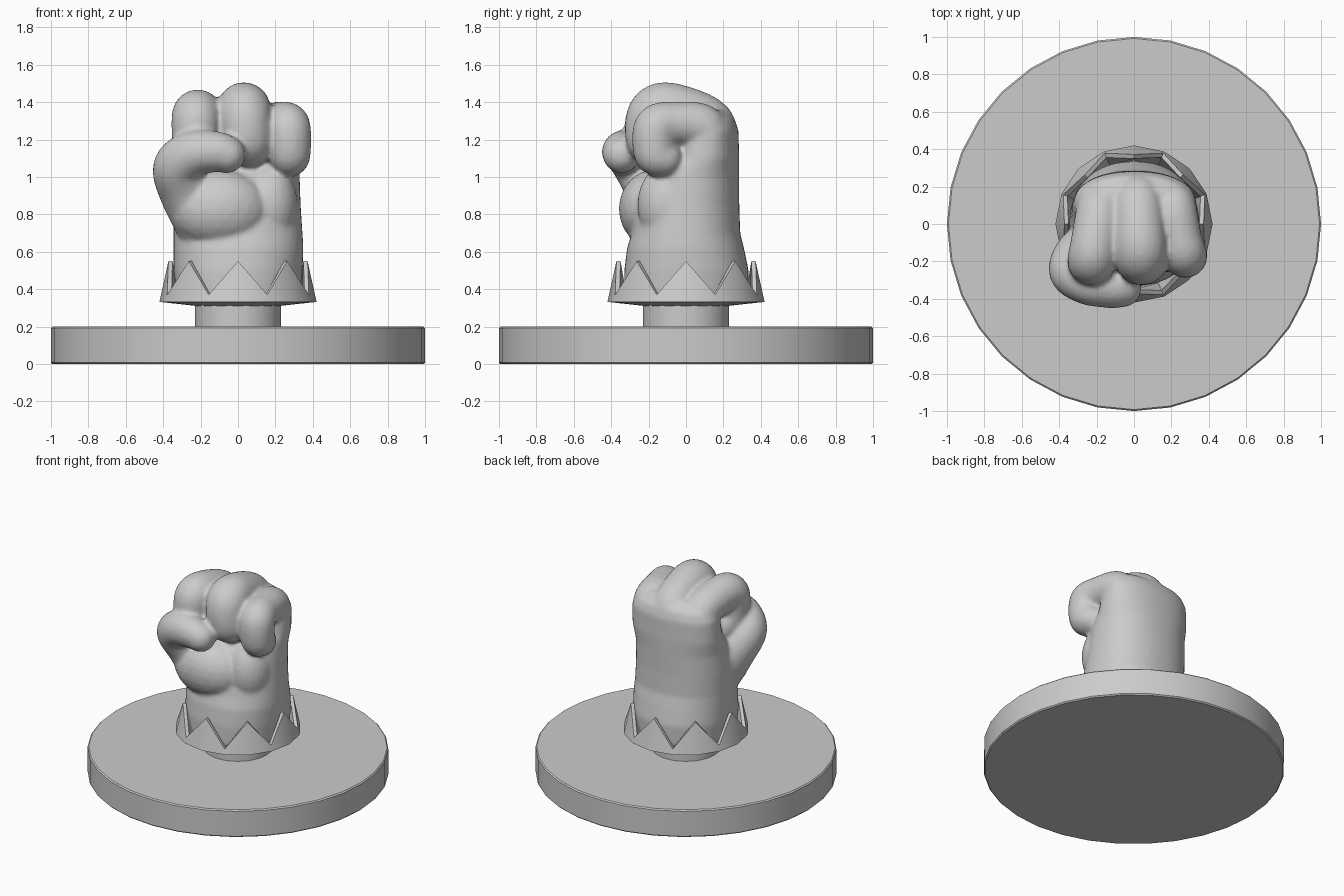
import bpy, bmesh
from math import sin, cos, pi, radians, copysign
from mathutils import Vector, Matrix

cube = bpy.data.objects.get("Cube")
if cube:
    bpy.data.objects.remove(cube)

GREY = (0.6, 0.6, 0.6, 1)
grey = bpy.data.materials.new("plain grey")
grey.use_nodes = True
grey.diffuse_color = GREY
grey.node_tree.nodes["Principled BSDF"].inputs["Base Color"].default_value = GREY


def make(name, bm):
    """Turn a bmesh into a named object, smooth except at sharp edges."""
    bmesh.ops.recalc_face_normals(bm, faces=bm.faces)
    mesh = bpy.data.meshes.new(name)
    bm.to_mesh(mesh)
    bm.free()
    mesh.materials.append(grey)
    ob = bpy.data.objects.new(name, mesh)
    bpy.context.collection.objects.link(ob)
    bpy.ops.object.select_all(action='DESELECT')
    ob.select_set(True)
    bpy.context.view_layer.objects.active = ob
    bpy.ops.object.shade_smooth_by_angle(angle=radians(30))
    return ob


def bridge(bm, a, b):
    n = len(a)
    for i in range(n):
        bm.faces.new((a[i], a[(i + 1) % n], b[(i + 1) % n], b[i]))


def cylinder(name, radius, bottom, top, bevel=0):
    bm = bmesh.new()
    bmesh.ops.create_cone(bm, cap_ends=True, segments=32, radius1=radius, radius2=radius,
                          depth=top - bottom,
                          matrix=Matrix.Translation((0, 0, (top + bottom) / 2)))
    if bevel:
        rims = [e for e in bm.edges if abs(e.verts[0].co.z - e.verts[1].co.z) < 0.001]
        bmesh.ops.bevel(bm, geom=rims, offset=bevel, segments=1, affect='EDGES')
    return make(name, bm)


# Round base and short post
cylinder("base_disc", 1.0, 0.0, 0.2, 0.008)
cylinder("post", 0.23, 0.19, 0.33)

# Flared cuff with eight pointed teeth
bm = bmesh.new()


def cuff_ring(r_peak, z_peak, r_dip, z_dip):
    ring = []
    for i in range(16):
        r, z = (r_peak, z_peak) if i % 2 == 0 else (r_dip, z_dip)
        a = i * pi / 8
        ring.append(bm.verts.new((r * cos(a), r * sin(a), z)))
    return ring


rings = [cuff_ring(0.22, 0.31, 0.22, 0.31), cuff_ring(0.42, 0.332, 0.42, 0.332),
         cuff_ring(0.372, 0.55, 0.41, 0.37), cuff_ring(0.35, 0.55, 0.385, 0.37),
         cuff_ring(0.34, 0.345, 0.34, 0.345)]
for lower, upper in zip(rings, rings[1:]):
    bridge(bm, lower, upper)
bm.faces.new(rings[0])
bm.faces.new(rings[-1])
make("cuff", bm)

# Fist: overlapping volumes fused into one smooth skin
bm = bmesh.new()


def ball(centre, size):
    m = Matrix.Translation(centre) @ Matrix.Diagonal((*size, 1))
    bmesh.ops.create_icosphere(bm, subdivisions=3, radius=1, matrix=m)


def digit(points, steps=6):
    """Sweep a ball along a rounded path of (x, y, z, radius) points."""
    pts = [Vector(p) for p in points]
    pts = [pts[0]] + pts + [pts[-1]]
    for a, b, c, d in zip(pts, pts[1:], pts[2:], pts[3:]):
        for s in range(steps + 1):
            t = s / steps
            p = 0.5 * (2 * b + (c - a) * t + (2 * a - 5 * b + 4 * c - d) * t ** 2
                       + (3 * b - a - 3 * c + d) * t ** 3)
            ball(p[:3], (p[3],) * 3)


# Wrist and palm sections: height, left x, right x, front y, back y
sections = [(0.35, -0.33, 0.33, -0.33, 0.33), (0.5, -0.345, 0.345, -0.33, 0.335),
            (0.62, -0.345, 0.35, -0.315, 0.31), (0.7, -0.345, 0.345, -0.29, 0.29),
            (0.85, -0.345, 0.335, -0.26, 0.285), (1.0, -0.335, 0.33, -0.21, 0.285),
            (1.1, -0.33, 0.335, -0.1, 0.285), (1.25, -0.32, 0.33, -0.06, 0.28),
            (1.31, -0.29, 0.3, -0.04, 0.26), (1.36, -0.22, 0.24, -0.02, 0.2)]
loops = []
for z, x0, x1, y0, y1 in sections:
    loop = []
    for i in range(48):
        c, s = cos(i * pi / 24), sin(i * pi / 24)
        c, s = (copysign(abs(v) ** 0.9, v) for v in (c, s))
        loop.append(bm.verts.new(((x0 + x1) / 2 + c * (x1 - x0) / 2,
                                  (y0 + y1) / 2 + s * (y1 - y0) / 2, z)))
    loops.append(loop)
for lower, upper in zip(loops, loops[1:]):
    bridge(bm, lower, upper)
bm.faces.new(loops[0])
bm.faces.new(loops[-1])

# Thumb pad and heel of the hand
ball((-0.1, -0.17, 0.83), (0.27, 0.19, 0.21))
ball((0.17, -0.1, 0.85), (0.15, 0.16, 0.22))

# Three curled fingers
digit([(-0.18, 0.08, 1.12, 0.13), (-0.18, 0.08, 1.27, 0.13), (-0.21, -0.1, 1.335, 0.13),
       (-0.225, -0.19, 1.31, 0.132), (-0.225, -0.19, 1.17, 0.125), (-0.21, -0.12, 1.1, 0.11)])
digit([(0.02, 0.13, 1.12, 0.14), (0.02, 0.12, 1.28, 0.14), (0.03, -0.08, 1.362, 0.142),
       (0.035, -0.17, 1.33, 0.145), (0.05, -0.185, 1.2, 0.135), (0.07, -0.12, 1.17, 0.12)])
digit([(0.21, 0.09, 1.12, 0.12), (0.21, 0.09, 1.26, 0.125), (0.245, -0.07, 1.285, 0.118),
       (0.27, -0.16, 1.26, 0.12), (0.275, -0.165, 1.13, 0.115), (0.275, -0.12, 1.1, 0.1)])

# Thumb folded across the front
digit([(-0.18, -0.13, 0.78, 0.17), (-0.27, -0.17, 0.93, 0.155), (-0.32, -0.25, 1.05, 0.135),
       (-0.24, -0.31, 1.125, 0.125), (-0.12, -0.34, 1.135, 0.11), (-0.06, -0.345, 1.12, 0.1)])

fist = make("fist", bm)
remesh = fist.modifiers.new("fuse", 'REMESH')
remesh.mode = 'VOXEL'
remesh.voxel_size = 0.014
remesh.use_smooth_shade = True
relax = fist.modifiers.new("relax", 'SMOOTH')
relax.factor = 0.5
relax.iterations = 6
